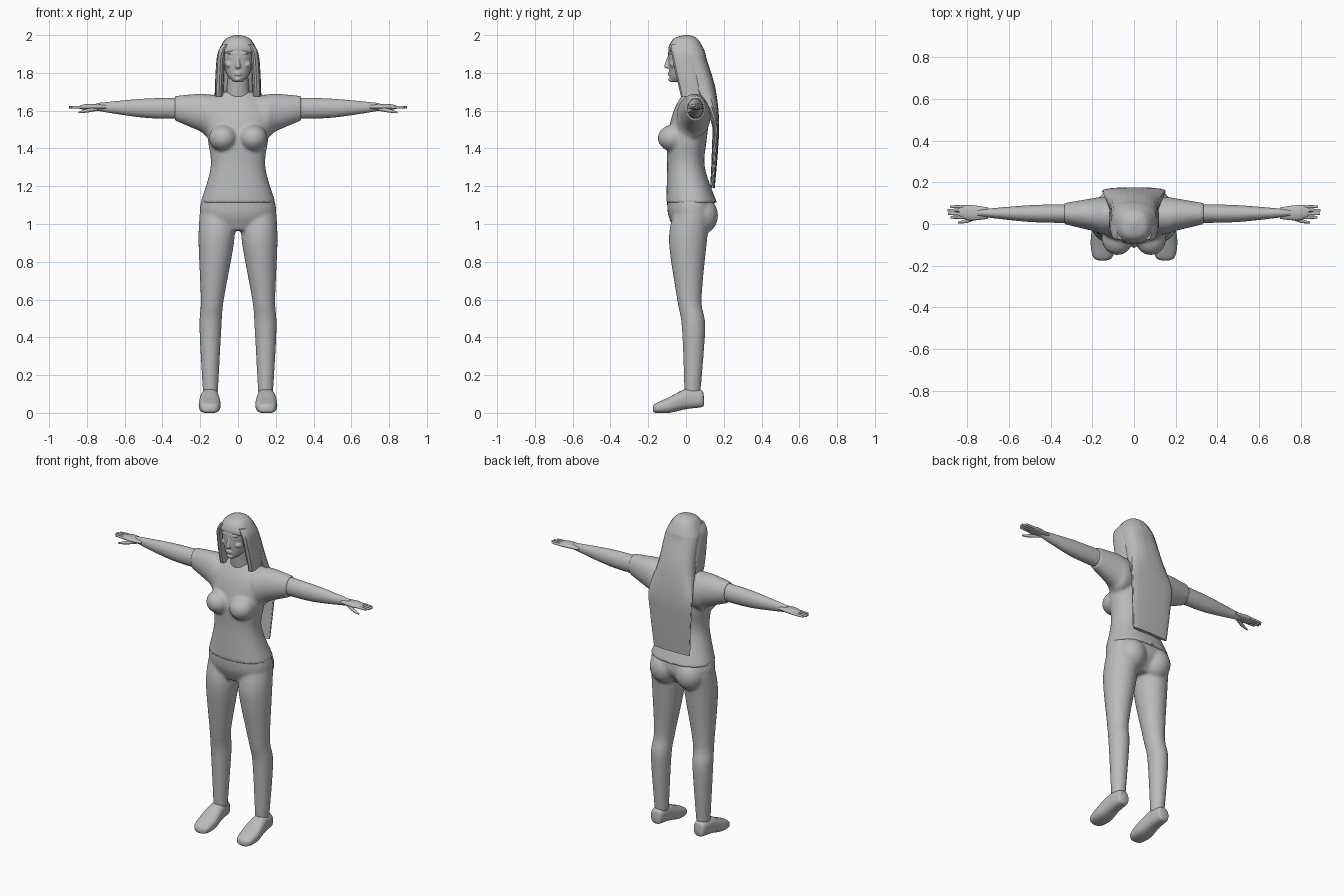
import bpy, bmesh, math
from mathutils import Matrix, Vector

cube = bpy.data.objects.get("Cube")
if cube:
    bpy.data.objects.remove(cube, do_unlink=True)

SHADE = 0.5
grey = bpy.data.materials.new("plain grey")
grey.use_nodes = True
grey.diffuse_color = (SHADE, SHADE, SHADE, 1)
grey.node_tree.nodes["Principled BSDF"].inputs["Base Color"].default_value = grey.diffuse_color


def blend(before, start, end, after, t):
    """Smooth curve from the start ring to the end ring."""
    result = []
    for p, q, r, s in zip(before, start, end, after):
        leave, arrive = (r - p) / 2, (s - q) / 2
        ease = t * t * (3 - 2 * t)
        result.append(q + (r - q) * ease + leave * t * (1 - t) ** 2 - arrive * t * t * (1 - t))
    return result


def signed_power(value, exponent):
    return math.copysign(abs(value) ** exponent, value)


def loft(bm, axis, rings, side=1, power=2.0, sides=32, ripple=0.0, steps=8):
    """Skin rings (position, centre a, centre b, radius a, radius b) along an axis."""
    last = len(rings) - 1
    fine = []
    for i in range(last):
        before, after = rings[max(i - 1, 0)], rings[min(i + 2, last)]
        fine += [blend(before, rings[i], rings[i + 1], after, k / steps) for k in range(steps)]
    fine.append(rings[last])
    loops = []
    for position, centre_a, centre_b, radius_a, radius_b in fine:
        loop = []
        for k in range(sides):
            angle = math.tau * k / sides
            wave = 1 + ripple * math.sin(k * 2.4)
            a = centre_a + radius_a * wave * signed_power(math.cos(angle), 2 / power)
            b = centre_b + radius_b * wave * signed_power(math.sin(angle), 2 / power)
            x, y, z = {"x": (position, a, b), "y": (a, position, b), "z": (a, b, position)}[axis]
            loop.append(bm.verts.new((x * side, y, z)))
        loops.append(loop)
    for low, high in zip(loops, loops[1:]):
        for k in range(sides):
            j = (k + 1) % sides
            bm.faces.new((low[k], low[j], high[j], high[k]))
    bm.faces.new(loops[0])
    bm.faces.new(loops[-1])


def body(bm, rings, **options):
    """Upright form centred on x, from (height, front, back, half width)."""
    loft(bm, "z", [(z, 0, (front + back) / 2, half, (back - front) / 2)
                   for z, front, back, half in rings], **options)


def tube(bm, axis, points, flat=1.0, **options):
    """Limb from (position, centre a, centre b, radius); flat narrows it across a."""
    loft(bm, axis, [(t, a, b, radius * flat, radius) for t, a, b, radius in points], **options)


def ball(bm, centre, radii):
    matrix = Matrix.Translation(Vector(centre)) @ Matrix.Diagonal((*radii, 1))
    bmesh.ops.create_uvsphere(bm, u_segments=24, v_segments=14, radius=1, matrix=matrix)


def finish(name, bm, voxel=0.0, relaxing=6):
    bmesh.ops.recalc_face_normals(bm, faces=bm.faces)
    mesh = bpy.data.meshes.new(name)
    bm.to_mesh(mesh)
    bm.free()
    mesh.materials.append(grey)
    part = bpy.data.objects.new(name, mesh)
    bpy.context.collection.objects.link(part)
    bpy.ops.object.select_all(action="DESELECT")
    part.select_set(True)
    bpy.context.view_layer.objects.active = part
    if voxel:
        fuse = part.modifiers.new("fuse", "REMESH")
        fuse.mode = "VOXEL"
        fuse.voxel_size = voxel
        fuse.use_smooth_shade = True
        relax = part.modifiers.new("relax", "SMOOTH")
        relax.iterations = relaxing
    else:
        bpy.ops.object.shade_smooth_by_angle(angle=math.radians(45))


SIDES = ((1, "left"), (-1, "right"))

# Shirt: torso, bust and sleeves fused
bm = bmesh.new()
body(bm, [(1.11, -.105, .165, .2), (1.3, -.1, .1, .145), (1.45, -.1, .11, .16),
          (1.6, -.065, .125, .17), (1.7, -.01, .09, .08)], power=2.3)
for side, label in SIDES:
    ball(bm, (.08 * side, -.07, 1.455), (.075, .08, .07))
    tube(bm, "x", [(0, .04, 1.6, .09), (.14, .04, 1.57, .115), (.2, .045, 1.59, .1),
                   (.335, .05, 1.613, .065)], flat=.78, side=side)
finish("shirt", bm, voxel=.009)

# Trousers: pelvis, seat and legs fused
bm = bmesh.new()
body(bm, [(1.14, -.1, .145, .19), (1.05, -.095, .15, .2), (.965, -.06, .09, .13)], power=2.2)
for side, label in SIDES:
    ball(bm, (.09 * side, .08, 1.045), (.09, .09, .1))
    tube(bm, "z", [(1.05, .11, .03, .1), (.9, .115, .01, .1), (.6, .136, .018, .065),
                   (.45, .146, .04, .062), (.1, .146, .034, .042)], flat=.94, side=side)
finish("trousers", bm, voxel=.009)

# Shoes: (depth, half width, bottom, top) from toe to heel
shoe = [(-.176, .01, .01, .03), (-.16, .045, 0, .05), (-.09, .058, 0, .083),
        (0, .048, .02, .126), (.08, .038, .03, .12), (.094, .02, .04, .09)]
for side, label in SIDES:
    bm = bmesh.new()
    loft(bm, "y", [(y, .15, (low + top) / 2, half, (top - low) / 2)
                   for y, half, low, top in shoe], side=side, power=2.6)
    finish(label + "_shoe", bm)

# Arms with palms, fingers and thumbs
for side, label in SIDES:
    bm = bmesh.new()
    tube(bm, "x", [(.28, .05, 1.613, .056), (.5, .05, 1.613, .05), (.75, .053, 1.62, .02)],
         flat=.8, side=side)
    tube(bm, "x", [(.7, .052, 1.62, .012), (.79, .054, 1.62, .016), (.84, .058, 1.618, .009)],
         flat=2.3, side=side)
    for finger in range(4):
        y = .083 - .017 * finger
        tip = .9 - .012 * abs(finger - 1.4)
        tube(bm, "x", [(.8, y, 1.618, .008), (tip - .01, y, 1.618, .0065), (tip, y, 1.618, .002)],
             side=side, sides=12)
    tube(bm, "x", [(.74, .04, 1.61, .01), (.8, .016, 1.6, .01), (.845, .007, 1.59, .004)],
         side=side, sides=12)
    finish(label + "_arm", bm)

# Neck
bm = bmesh.new()
body(bm, [(1.64, -.02, .08, .075), (1.7, -.03, .08, .06), (1.82, -.045, .07, .055)])
finish("neck", bm)

# Head with nose, lips, chin, brows, eyes and cheeks fused
bm = bmesh.new()
body(bm, [(1.752, -.082, -.03, .022), (1.79, -.088, .04, .058), (1.86, -.093, .07, .077),
          (1.92, -.092, .07, .078), (1.975, -.05, .05, .045)], power=2.2)
body(bm, [(1.824, -.1, -.07, .012), (1.833, -.116, -.07, .015), (1.885, -.099, -.07, .007)],
     sides=16)
for height in (1.79, 1.8):
    ball(bm, (0, -.082, height), (.022, .015, .006))
ball(bm, (0, -.08, 1.766), (.018, .015, .012))
for side, label in SIDES:
    ball(bm, (.034 * side, -.076, 1.904), (.024, .019, .006))
    ball(bm, (.033 * side, -.076, 1.88), (.014, .014, .007))
    ball(bm, (.045 * side, -.06, 1.845), (.024, .026, .02))
finish("head", bm, voxel=.004, relaxing=3)

# Long hair: cap running into a flat fall down the back
bm = bmesh.new()
body(bm, [(2, -.01, .02, .015), (1.98, -.066, .06, .064), (1.92, -.092, .096, .1),
          (1.87, -.045, .11, .109), (1.72, .02, .155, .118), (1.55, .13, .175, .15),
          (1.4, .137, .17, .142), (1.19, .128, .152, .125)],
     power=2.4, sides=64, ripple=.012)
finish("long_hair", bm)

# Front locks framing the face
for side, label in SIDES:
    bm = bmesh.new()
    tube(bm, "z", [(1.95, .065, -.03, .045), (1.9, .088, -.02, .055), (1.78, .097, .01, .06),
                   (1.675, .1, .03, .055)], flat=.38, side=side, power=2.4, ripple=.03)
    finish(label + "_hair_lock", bm)
